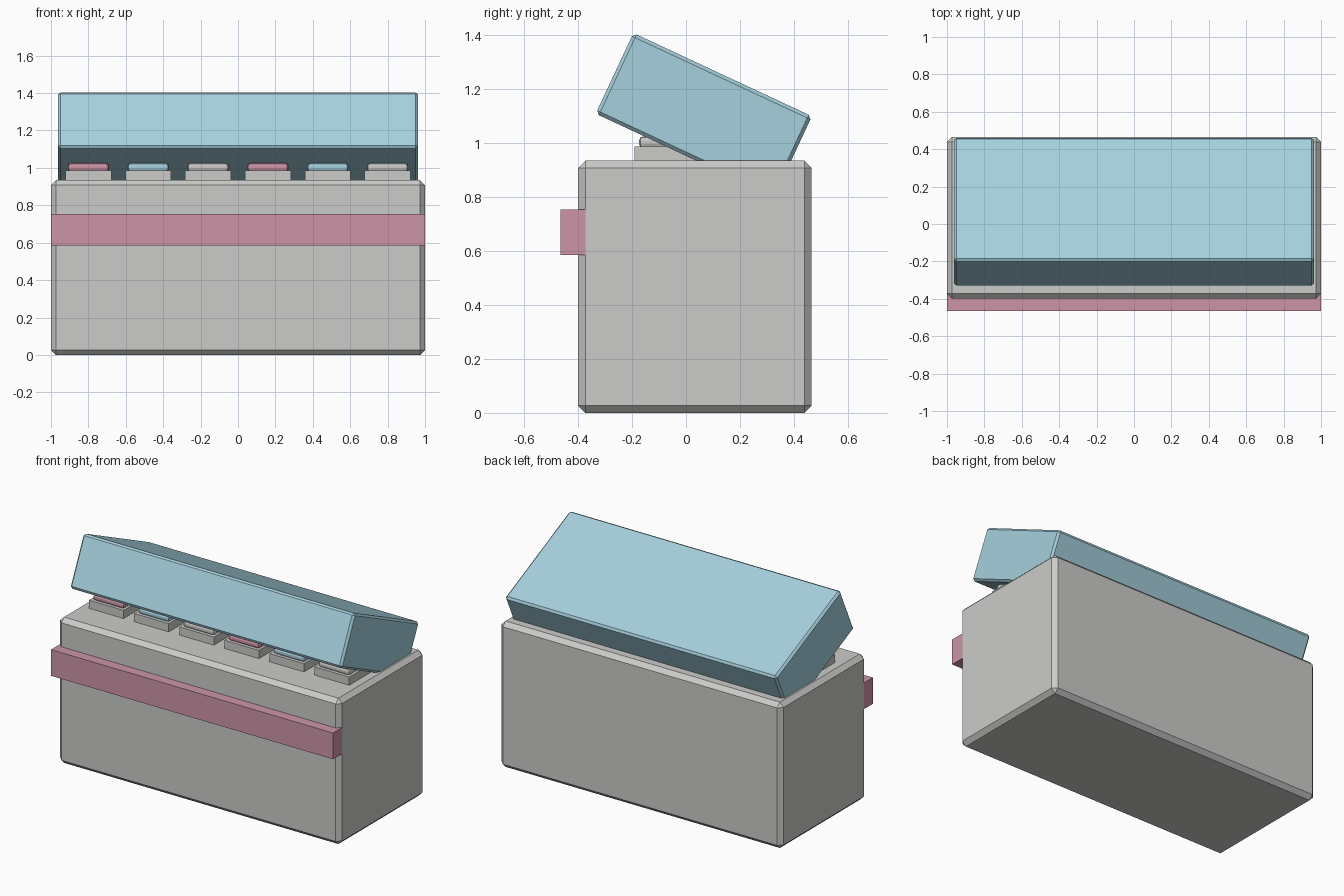
import bpy
import math

default = bpy.data.objects.get("Cube")
if default:
    bpy.data.objects.remove(default, do_unlink=True)


def material(name, rgb):
    m = bpy.data.materials.new(name)
    m.use_nodes = True
    m.diffuse_color = (*rgb, 1)
    m.node_tree.nodes["Principled BSDF"].inputs["Base Color"].default_value = (*rgb, 1)
    return m


grey = material("light grey", (0.60, 0.60, 0.585))
blue = material("pale blue", (0.38, 0.63, 0.73))
pink = material("dusty pink", (0.61, 0.30, 0.385))


def box(name, center, size, mat, bevel=0, segments=1, tilt=0):
    """Box with optional chamfered edges, tilted about x."""
    bpy.ops.mesh.primitive_cube_add(size=1, location=center)
    ob = bpy.context.object
    ob.name = name
    ob.scale = size
    bpy.ops.object.transform_apply(location=False, rotation=False, scale=True)
    ob.rotation_euler.x = math.radians(tilt)
    ob.data.materials.append(mat)
    if bevel:
        mod = ob.modifiers.new("edges", 'BEVEL')
        mod.width = bevel
        mod.segments = segments
    return ob


# Case body and the front rail
box("case_body", (0, 0.033, 0.467), (2, 0.865, 0.935), grey, 0.027)
box("front_rail", (0, -0.419, 0.67), (2, 0.093, 0.168), pink)

# Tilted lid, sunk into the top of the case at the back
box("lid", (0, 0.066, 1.104), (1.925, 0.73, 0.33), blue, 0.013, 1, -25)

# Row of six buttons under the lid
for i in range(6):
    x = -0.8 + 0.32 * i
    box(f"button_base_{i + 1}", (x, -0.066, 0.957), (0.245, 0.25, 0.06), grey)
    box(f"button_cap_{i + 1}", (x, -0.066, 1.003), (0.22, 0.216, 0.044),
        (pink, blue, grey)[i % 3], 0.016, 2)
